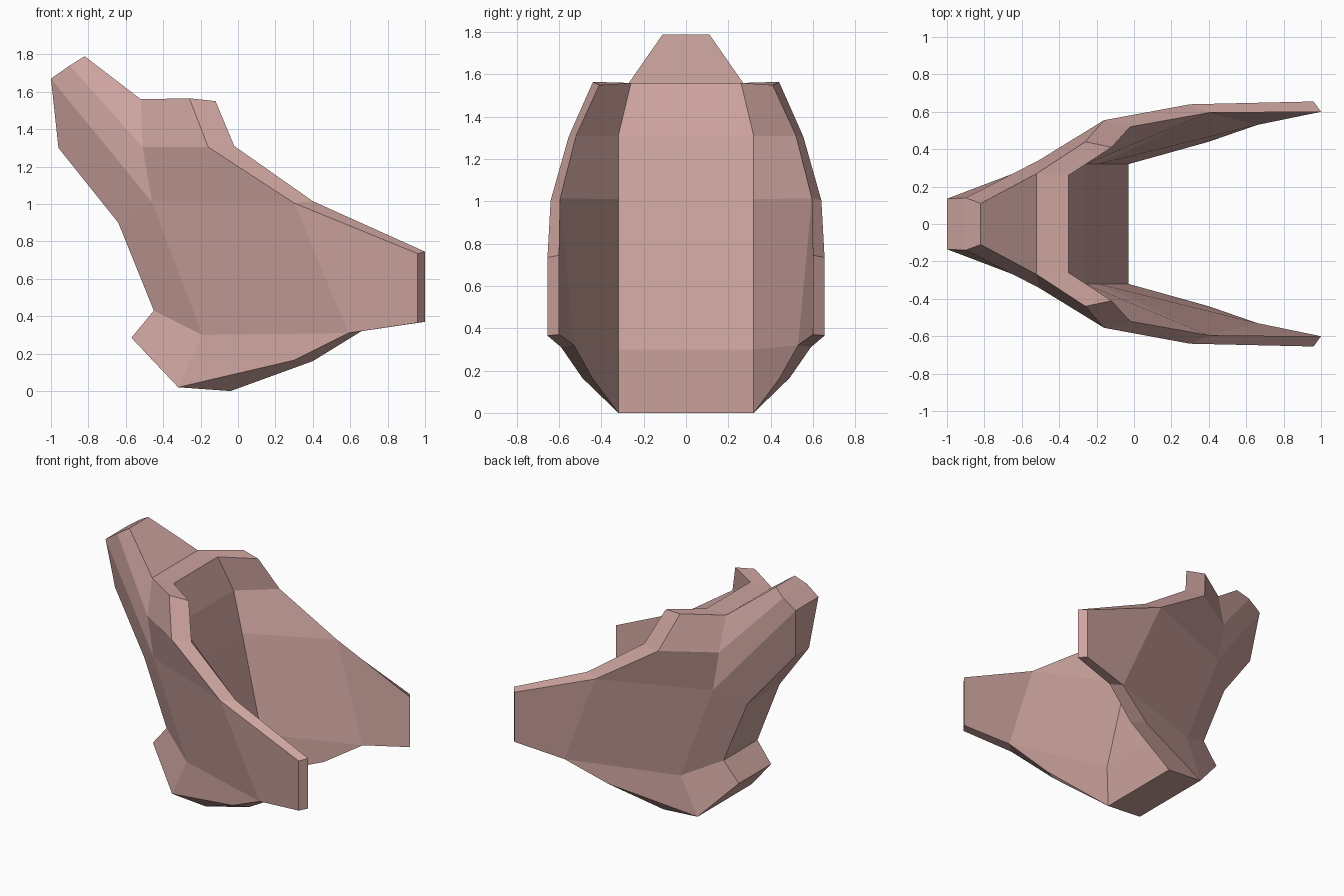
import bpy
import bmesh

if "Cube" in bpy.data.objects:
    bpy.data.objects.remove(bpy.data.objects["Cube"], do_unlink=True)

# Flat clay-pink colour
pink = bpy.data.materials.new("clay_pink")
pink.use_nodes = True
colour = (0.61, 0.37, 0.345, 1.0)
pink.diffuse_color = colour
shader = next(n for n in pink.node_tree.nodes if n.type == 'BSDF_PRINCIPLED')
shader.inputs["Base Color"].default_value = colour
shader.inputs["Roughness"].default_value = 0.8

# Profiles of one half (y > 0), each running from top to bottom
# Back ridge: prong tip down to the heel
ridge_profile = [(-.82, .11, 1.79), (-.9, .14, 1.74), (-1, .135, 1.67), (-.96, .08, 1.3),
                 (-.64, .19, .9), (-.45, .2, .43), (-.57, .19, .285)]
# Corner where the back turns into the side wall
outer_corner = [(-.52, .27, 1.56), (-.51, .34, 1.305), (-.46, .34, 1.01),
                (-.19, .335, .3), (-.32, .32, .02)]
inner_corner = [(-.35, .26, 1.56), (-.26, .32, 1.31), (-.19, .32, 1.01),
                (-.03, .32, .3), (-.04, .32, 0)]
# Free edge of the side wall, round the tip of the arm
outer_rim = [(-.26, .44, 1.565), (-.16, .555, 1.305), (.3, .64, 1.005), (.96, .655, .735),
             (.96, .655, .365), (.59, .59, .31), (.3, .49, .165)]
inner_rim = [(-.12, .41, 1.55), (-.02, .52, 1.31), (.4, .595, 1.015), (1, .6, .745),
             (1, .6, .37), (.66, .53, .32), (.4, .44, .16)]

bm = bmesh.new()


def make_half(side):
    """Create the vertices of one half."""
    def chain(points):
        return [bm.verts.new((x, side * y, z)) for x, y, z in points]
    return {"ridge": chain(ridge_profile),
            "outer": (chain(outer_corner), chain(outer_rim)),
            "inner": (chain(inner_corner), chain(inner_rim))}


def side_wall(corner, rim):
    """Wall panels from the corner out to the free edge."""
    for row in range(2):
        bm.faces.new((corner[row], corner[row + 1], rim[row + 1], rim[row]))
    bm.faces.new((corner[2], corner[3], rim[5], rim[2]))
    bm.faces.new((corner[3], corner[4], rim[6], rim[5]))
    bm.faces.new(rim[2:6])


def bridge(first, second):
    """Quads between two chains of equal length."""
    for i in range(len(first) - 1):
        bm.faces.new((first[i], first[i + 1], second[i + 1], second[i]))


def edge_chain(corner, rim):
    return [corner[0], *rim, corner[-1]]


halves = [make_half(1), make_half(-1)]
for half in halves:
    side_wall(*half["outer"])
    side_wall(*half["inner"])
    # Thickness along the free edge
    bridge(edge_chain(*half["outer"]), edge_chain(*half["inner"]))
    # Flanks of the prong, back and heel
    s, c = half["ridge"], half["outer"][0]
    for flank in ((s[0], s[1], c[1], c[0]), (s[1], s[2], c[2], c[1]),
                  (s[2], s[3], s[4], c[2]), (s[4], s[5], c[3], c[2]),
                  (s[5], s[6], c[4], c[3])):
        bm.faces.new(flank)


def centre_loop(half):
    """Closed ring: over the prong, down the back, up the inside."""
    outer, inner = half["outer"][0], half["inner"][0]
    return [outer[0], *half["ridge"], outer[-1], *reversed(inner), outer[0]]


# Central strip joining the two halves
bridge(centre_loop(halves[0]), centre_loop(halves[1]))
bmesh.ops.recalc_face_normals(bm, faces=bm.faces)

mesh = bpy.data.meshes.new("open_shell")
bm.to_mesh(mesh)
bm.free()
mesh.materials.append(pink)
shell = bpy.data.objects.new("open_shell", mesh)
bpy.context.collection.objects.link(shell)
